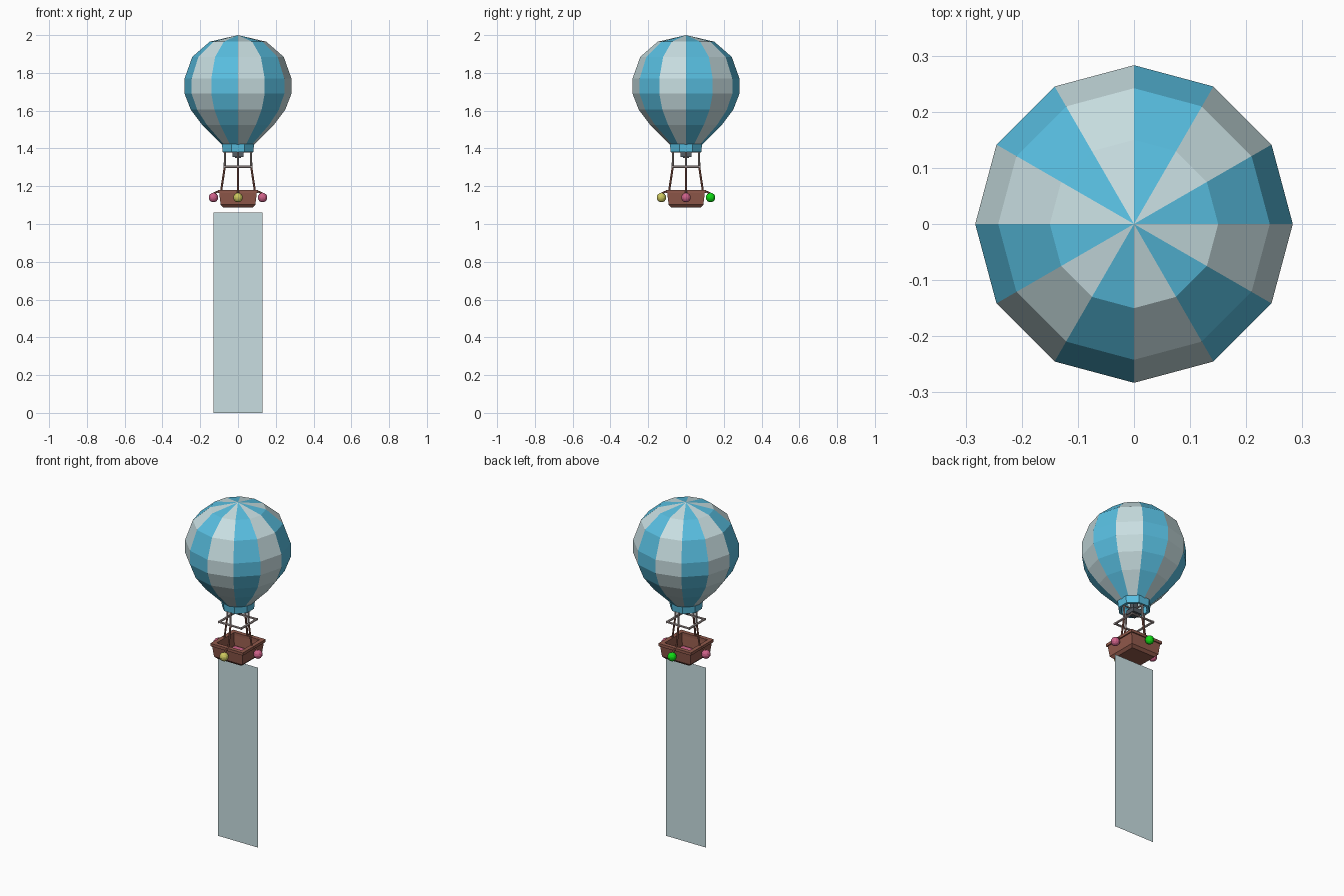
import bpy, bmesh, math
from mathutils import Vector

if "Cube" in bpy.data.objects:
    bpy.data.objects.remove(bpy.data.objects["Cube"])


def material(name, rgb):
    m = bpy.data.materials.new(name)
    lin = [((c / 255 + 0.055) / 1.055) ** 2.4 for c in rgb]
    m.diffuse_color = (*lin, 1)
    m.use_nodes = True
    m.node_tree.nodes["Principled BSDF"].inputs["Base Color"].default_value = m.diffuse_color
    return m


BLUE = material("sky blue", (88, 190, 224))
PALE = material("pale grey blue", (200, 222, 225))
BROWN = material("basket brown", (146, 90, 76))
PINK = material("pink", (208, 98, 138))
YELLOW = material("yellow", (205, 200, 95))
GREEN = material("green", (15, 220, 20))
GREY = material("frame grey", (172, 158, 156))
DARK = material("burner grey", (84, 92, 100))


def finish(bm, name, *mats):
    me = bpy.data.meshes.new(name)
    bm.to_mesh(me)
    bm.free()
    ob = bpy.data.objects.new(name, me)
    bpy.context.collection.objects.link(ob)
    for m in mats:
        me.materials.append(m)
    return ob


def lathe(name, profile, n, mats, offset=0.0, closed=False):
    """Revolve (radius, z) points; materials alternate per segment."""
    bm = bmesh.new()
    rings = []
    for r, z in profile:
        if r == 0:
            rings.append([bm.verts.new((0, 0, z))] * n)
        else:
            rings.append([bm.verts.new((r * math.cos(offset + math.tau * i / n),
                                        r * math.sin(offset + math.tau * i / n), z))
                          for i in range(n)])
    pairs = list(zip(rings, rings[1:]))
    if closed:
        pairs.append((rings[-1], rings[0]))
    for a, b in pairs:
        for i in range(n):
            j = (i + 1) % n
            vs = list(dict.fromkeys((a[i], a[j], b[j], b[i])))
            bm.faces.new(vs).material_index = i % len(mats)
    bmesh.ops.recalc_face_normals(bm, faces=bm.faces)
    return finish(bm, name, *mats)


def box(name, centre, size, mat):
    bm = bmesh.new()
    bmesh.ops.create_cube(bm, size=1)
    for v in bm.verts:
        v.co = Vector(a * b + c for a, b, c in zip(v.co, size, centre))
    return finish(bm, name, mat)


def rod(name, a, b, r, mat):
    a, b = Vector(a), Vector(b)
    bm = bmesh.new()
    bmesh.ops.create_cone(bm, cap_ends=True, segments=6, radius1=r, radius2=r,
                          depth=(b - a).length)
    ob = finish(bm, name, mat)
    ob.location = (a + b) / 2
    ob.rotation_mode = 'QUATERNION'
    ob.rotation_quaternion = (b - a).to_track_quat('Z', 'Y')
    return ob


# striped envelope
lathe("envelope", [(0.075, 1.41), (0.105, 1.44), (0.19, 1.525), (0.25, 1.605),
                   (0.283, 1.69), (0.283, 1.77), (0.242, 1.885),
                   (0.15, 1.965), (0, 2.0)], 12, [BLUE, PALE])
# collar around the mouth
lathe("collar", [(0.072, 1.382), (0.088, 1.382), (0.092, 1.424), (0.072, 1.424)],
      8, [BLUE], math.pi / 8, True)
# burner under the mouth
box("burner", (0, 0, 1.367), (0.058, 0.058, 0.026), DARK)
box("burner_nozzle", (0, 0, 1.385), (0.03, 0.03, 0.07), DARK)
for i in range(2):
    d = Vector((1 - i, i, 0)) * 0.08
    up = Vector((0, 0, 1.384))
    rod("burner_bar", up - d, up + d, 0.005, GREY)

# basket walls as one hollow square profile, with rim and rug
Q = math.sqrt(2)
lathe("basket", [(r * Q, z) for r, z in
                 [(0, 1.087), (0.078, 1.087), (0.092, 1.102), (0.1, 1.17),
                  (0.086, 1.17), (0.08, 1.105), (0, 1.105)]],
      4, [BROWN], math.pi / 4)
lathe("basket_rim", [(r * Q, z) for r, z in
                     [(0.082, 1.165), (0.106, 1.165), (0.106, 1.181), (0.082, 1.181)]],
      4, [BROWN], math.pi / 4, True)
box("basket_rug", (0, 0, 1.109), (0.13, 0.13, 0.008), PINK)

# four sides: frame bar, posts, ropes, hanging ball
for k, col in enumerate([PINK, GREEN, PINK, YELLOW]):
    c, s = round(math.cos(k * math.pi / 2)), round(math.sin(k * math.pi / 2))

    def p(u, v, z):
        return (c * u - s * v, s * u + c * v, z)

    rod("frame_bar", p(0.072, -0.077, 1.303), p(0.072, 0.077, 1.303), 0.0065, GREY)
    rod("upper_post", p(0.068, 0, 1.39), p(0.07, 0, 1.30), 0.006, GREY)
    rod("lower_post", p(0.07, 0, 1.303), p(0.09, 0, 1.17), 0.0055, BROWN)
    rod("ball_hook", p(0.1, 0, 1.175), p(0.132, 0, 1.16), 0.005, BROWN)
    bm = bmesh.new()
    bmesh.ops.create_uvsphere(bm, u_segments=12, v_segments=8, radius=0.025)
    ball = finish(bm, "hanging_ball", col)
    ball.location = p(0.13, 0, 1.14)

# long flat banner
bm = bmesh.new()
bm.faces.new([bm.verts.new(v) for v in
              [(-0.131, 0, 0), (0.131, 0, 0), (0.131, 0, 1.06), (-0.131, 0, 1.06)]])
finish(bm, "banner", PALE)
